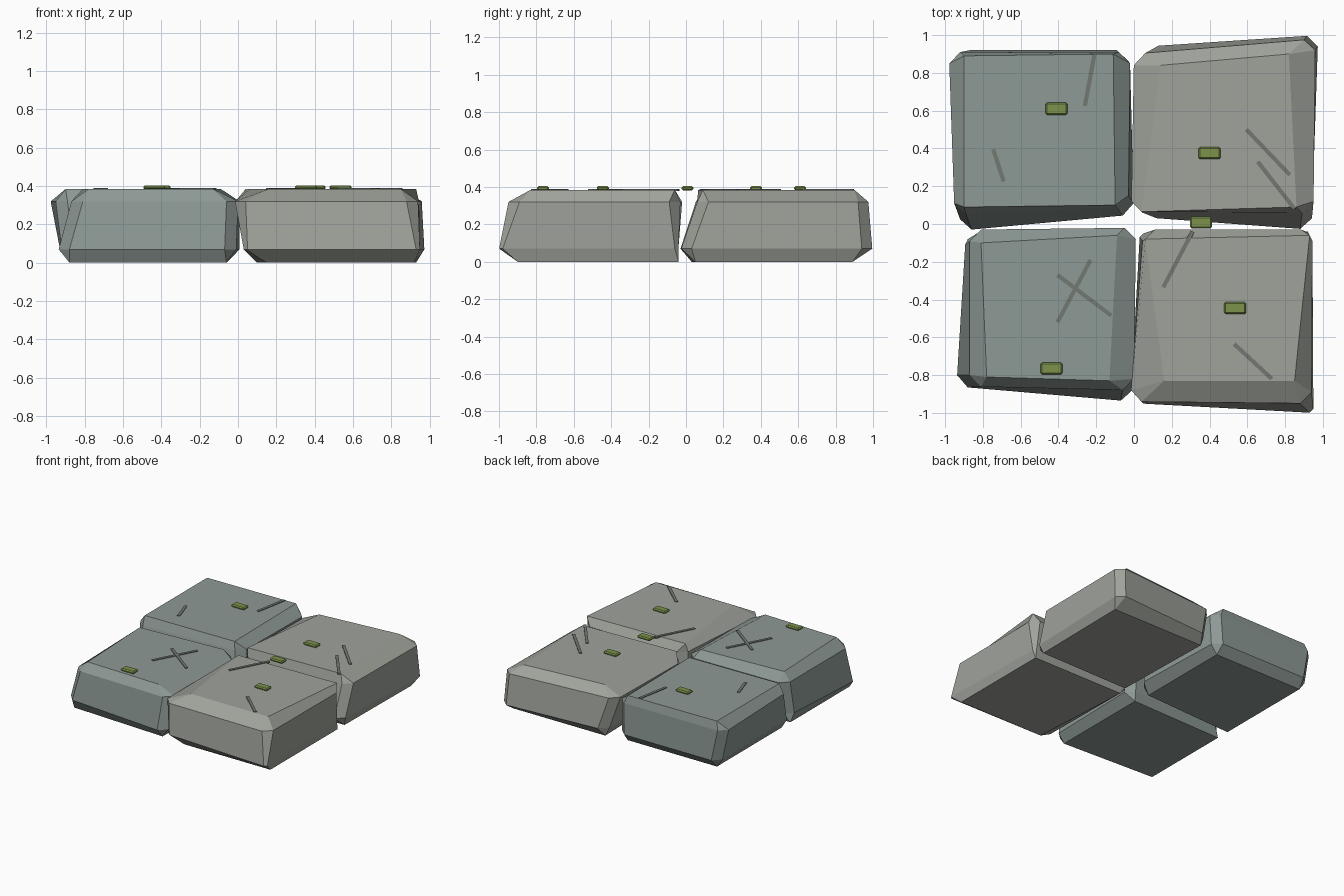
import bpy, bmesh, math
from mathutils import Vector

if "Cube" in bpy.data.objects:
    bpy.data.objects.remove(bpy.data.objects["Cube"])

TOP = 0.385


def material(name, rgb):
    m = bpy.data.materials.new(name)
    m.diffuse_color = (*rgb, 1)
    m.use_nodes = True
    m.node_tree.nodes["Principled BSDF"].inputs["Base Color"].default_value = m.diffuse_color
    return m


COOL = material("cool_stone", (0.27, 0.32, 0.30))
WARM = material("warm_stone", (0.35, 0.37, 0.33))
CRACK = material("crack", (0.17, 0.19, 0.17))
MOSS = material("moss", (0.20, 0.29, 0.07))


def finish(bm, name, mat):
    bmesh.ops.recalc_face_normals(bm, faces=bm.faces[:])
    me = bpy.data.meshes.new(name)
    bm.to_mesh(me)
    bm.free()
    me.materials.append(mat)
    ob = bpy.data.objects.new(name, me)
    bpy.context.collection.objects.link(ob)
    return ob


def clipped(quad, cut):
    """Cut each corner of a quad, giving eight points."""
    pts = [Vector(p) for p in quad]
    out = []
    for i, p in enumerate(pts):
        for q in (pts[i - 1], pts[(i + 1) % 4]):
            out.append(p + (q - p).normalized() * cut)
    return out


def stone(name, mat, base, low, high, top, cut_low=0.06, cut_high=0.06):
    """Rough slab: four uneven outlines, corners front-left, front-right, back-right, back-left."""
    bm = bmesh.new()

    def ring(pts, z):
        return [bm.verts.new((p[0], p[1], z)) for p in pts]

    b, t = ring(base, 0), ring(top, TOP)
    l, h = ring(clipped(low, cut_low), 0.07), ring(clipped(high, cut_high), 0.32)
    bm.faces.new(b)
    bm.faces.new(t)
    for i in range(8):
        j = (i + 1) % 8
        bm.faces.new((l[i], l[j], h[j], h[i]))
    for cap, mid in ((b, l), (t, h)):
        for i in range(4):
            j = (i + 1) % 4
            bm.faces.new((cap[i], cap[j], mid[2 * j], mid[2 * i + 1]))
            bm.faces.new((cap[i], mid[2 * i + 1], mid[2 * i]))
    return finish(bm, name, mat)


# Four paving slabs
stone("slab_back_left", COOL,
      [(-.88, .03), (-.08, .07), (-.08, .86), (-.88, .86)],
      [(-.92, -.035), (0, .05), (-.03, .92), (-.93, .92)],
      [(-.95, .05), (-.03, .09), (-.02, .91), (-.98, .91)],
      [(-.90, .09), (-.10, .10), (-.11, .90), (-.90, .89)])
stone("slab_back_right", WARM,
      [(.12, .04), (.92, .05), (.93, .89), (.10, .89)],
      [(.06, .035), (.94, -.03), (.975, 1.0), (.07, .94)],
      [(-.015, .06), (.95, .06), (.96, .98), (0, .90)],
      [(.04, .065), (.86, .09), (.82, .90), (.14, .84)])
stone("slab_front_left", COOL,
      [(-.88, -.84), (-.06, -.88), (-.06, -.06), (-.88, -.08)],
      [(-.94, -.86), (-.01, -.94), (.01, -.04), (-.89, -.05)],
      [(-.87, -.86), (0, -.88), (.01, -.02), (-.87, -.03)],
      [(-.78, -.81), (-.13, -.83), (-.09, -.06), (-.81, -.10)])
stone("slab_front_right", WARM,
      [(.15, -.90), (.92, -.90), (.92, -.04), (.10, -.04)],
      [(.03, -.95), (.95, -1.0), (.93, -.04), (.03, -.05)],
      [(-.02, -.94), (.94, -.95), (.945, -.03), (.05, -.03)],
      [(.16, -.83), (.85, -.83), (.93, -.06), (.06, -.08)],
      cut_low=0.02)

# Straight cracks on top of the slabs
cracks = [((-.21, .895), (-.26, .625)), ((-.745, .395), (-.69, .225)),
          ((.595, .50), (.825, .26)), ((.655, .33), (.85, .08)),
          ((-.23, -.19), (-.405, -.52)), ((-.405, -.27), (-.12, -.485)),
          ((.31, -.04), (.155, -.335)), ((.53, -.635), (.73, -.82))]
for n, (a, c) in enumerate(cracks):
    a, c = Vector(a), Vector(c)
    d, mid = c - a, (a + c) / 2
    bm = bmesh.new()
    bmesh.ops.create_cube(bm, size=1)
    bmesh.ops.scale(bm, vec=(d.length, 0.022, 0.012), verts=bm.verts[:])
    ob = finish(bm, f"crack_{n + 1}", CRACK)
    ob.location = (mid.x, mid.y, TOP - 0.001)
    ob.rotation_euler.z = math.atan2(d.y, d.x)

# Small moss patches with bevelled edges
for n, (x, y) in enumerate([(-.41, .61), (.40, .375), (.355, .008), (.535, -.445), (-.437, -.765)]):
    bm = bmesh.new()
    bmesh.ops.create_cube(bm, size=1)
    bmesh.ops.scale(bm, vec=(0.115, 0.064, 0.022), verts=bm.verts[:])
    bmesh.ops.bevel(bm, geom=bm.edges[:], offset=0.008, segments=1, affect='EDGES')
    ob = finish(bm, f"moss_{n + 1}", MOSS)
    ob.location = (x, y, TOP + 0.008)
